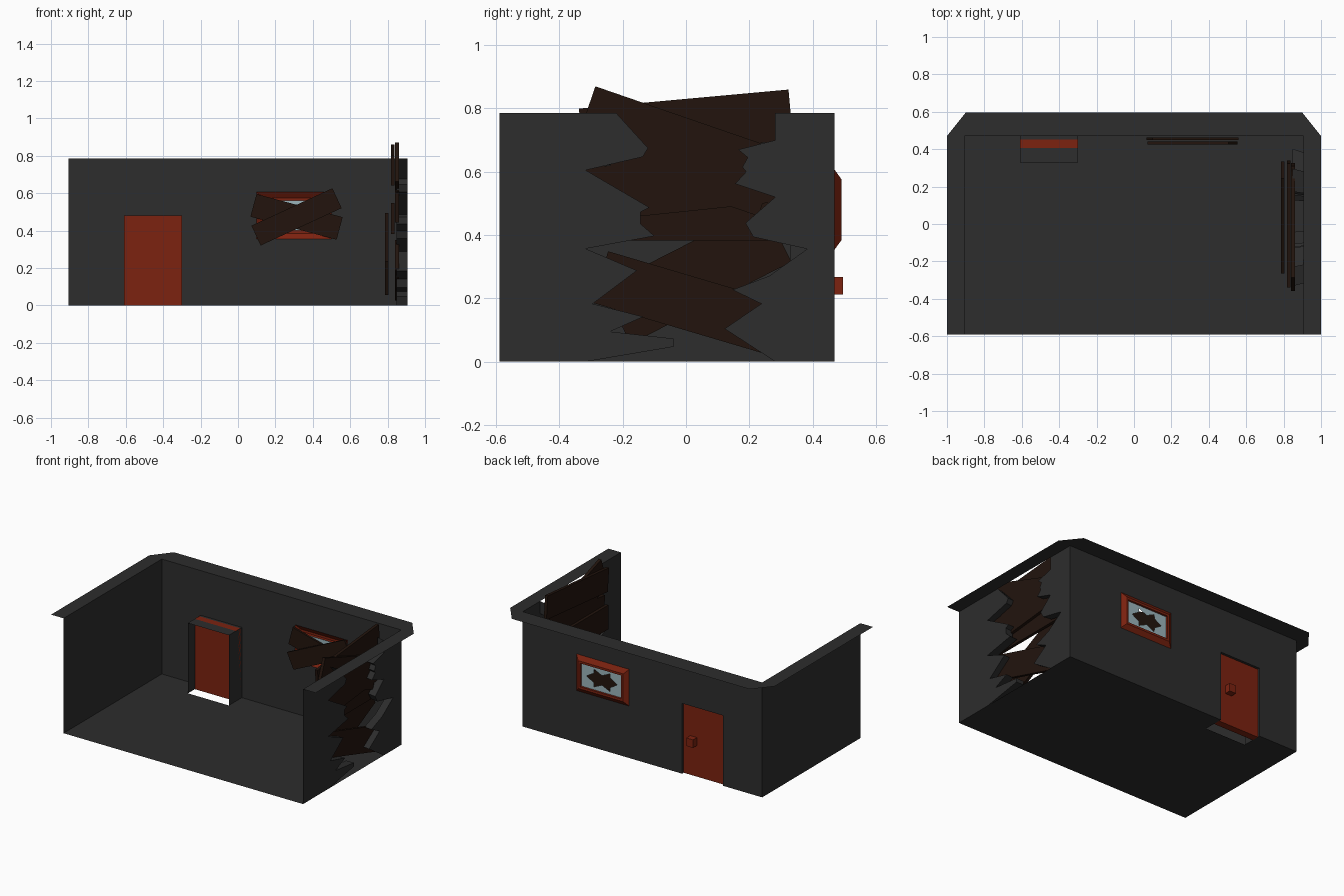
import bpy, bmesh
from math import radians
from mathutils import Matrix, Vector

if "Cube" in bpy.data.objects:
    bpy.data.objects.remove(bpy.data.objects["Cube"])


def material(name, r, g, b):
    m = bpy.data.materials.new(name)
    m.diffuse_color = (r, g, b, 1)
    m.use_nodes = True
    m.node_tree.nodes["Principled BSDF"].inputs["Base Color"].default_value = m.diffuse_color
    return m


PLASTER = material("dark_plaster", .026, .026, .026)
RED = material("red_paint", .2, .016, .005)
WOOD = material("dark_wood", .016, .007, .004)
GLASS = material("pale_glass", .33, .46, .5)

X, FRONT, BACK, TOP = .905, -.59, .47, .785


def make(name, mat, polys):
    """One object from a list of polygons."""
    bm = bmesh.new()
    for p in polys:
        bm.faces.new([bm.verts.new(v) for v in p])
    bmesh.ops.remove_doubles(bm, verts=bm.verts, dist=1e-4)
    me = bpy.data.meshes.new(name)
    bm.to_mesh(me)
    bm.free()
    me.materials.append(mat)
    ob = bpy.data.objects.new(name, me)
    bpy.context.collection.objects.link(ob)
    return ob


def box(name, mat, size, centre, rot=Matrix.Identity(4)):
    ob = make(name, mat, [])
    bm = bmesh.new()
    bmesh.ops.create_cube(bm, size=1, matrix=Matrix.Translation(centre) @ rot @ Matrix.Diagonal((*size, 1)))
    bm.to_mesh(ob.data)
    bm.free()
    return ob


def grid(us, vs, holes, to3d):
    """Rectangular cells with some left out as openings."""
    return [[to3d(us[i], vs[j]), to3d(us[i + 1], vs[j]), to3d(us[i + 1], vs[j + 1]), to3d(us[i], vs[j + 1])]
            for i in range(len(us) - 1) for j in range(len(vs) - 1) if (i, j) not in holes]


def rect(x0, x1, z0, z1, y):
    return [(x0, y, z0), (x1, y, z0), (x1, y, z1), (x0, y, z1)]


def bridge(a, b):
    n = len(a)
    return [[a[i], a[(i + 1) % n], b[(i + 1) % n], b[i]] for i in range(n)]


# Floor, back wall and left wall, with door and window openings
D0, D1, DH, DY = -.61, -.30, .48, .33
make("floor", PLASTER, grid([-X, D0, D1, X], [FRONT, DY, BACK], {(1, 1)}, lambda u, v: (u, v, 0)))
make("back_wall", PLASTER, grid([-X, D0, D1, .10, .50, X], [0, .355, DH, .606, TOP],
                                {(1, 0), (1, 1), (3, 1), (3, 2)}, lambda u, v: (u, BACK, v)))
make("left_wall", PLASTER, [[(-X, FRONT, 0), (-X, BACK, 0), (-X, BACK, TOP), (-X, FRONT, TOP)]])

# Flat wall-top rim with clipped corners
inner = [(-X, FRONT), (-X, BACK), (X, BACK), (X, FRONT)]
make("wall_rim", PLASTER, [[(x, y, TOP) for x, y in p] for p in (
    [(-1, FRONT), inner[0], inner[1], (-1, BACK)],
    [(-1, BACK), inner[1], inner[2], (1, BACK), (.9, .595), (-.9, .595)],
    [(1, BACK), inner[2], inner[3], (1, FRONT)])])

# Right wall, split by a jagged breach
left_edge = [(-.22, .785), (-.12, .675), (-.137, .647), (-.317, .605), (-.115, .487), (-.143, .473),
             (-.143, .435), (-.1, .397), (-.317, .357), (-.155, .288), (-.295, .183), (-.135, .142),
             (-.24, .095), (-.04, .073), (-.04, .047), (-.317, 0)]
right_edge = [(.282, .785), (.282, .7), (.165, .67), (.195, .645), (.178, .615), (.19, .6), (.155, .562),
              (.282, .52), (.188, .438), (.213, .394), (.383, .356), (.263, .271), (.147, .227),
              (.238, .183), (.122, .104), (.282, 0)]
for name, edge, y in (("front", left_edge, FRONT), ("rear", right_edge, BACK)):
    make("right_wall_" + name, PLASTER, [[(X, y, 0), (X, y, TOP)] + [(X, a, z) for a, z in edge]])
    lip = [[(X, a, z), (X, b, w), (.847, b * 1.05, w), (.847, a * 1.05, z)]
           for (a, z), (b, w) in zip(edge, edge[1:])]
    make("breach_lip_" + name, PLASTER, lip)

# Boards over the breach: x, y, z, length, width, tilt
for i, (x, y, z, l, w, a) in enumerate([
        (.828, 0, .75, .665, .16, 5.2), (.85, -.029, .665, .62, .22, -19),
        (.85, 0, .56, .64, .17, 6), (.828, -.01, .465, .64, .165, 0),
        (.795, .034, .275, .57, .2, 27), (.85, .001, .187, .566, .17, -16.5)]):
    box(f"breach_board_{i + 1}", WOOD, (.02, l, w), (x, y, z), Matrix.Rotation(radians(a), 4, 'X'))

# Door recess, door and handle
make("door_recess", PLASTER, [
    [(D0, DY, 0), (D0, BACK, 0), (D0, BACK, DH), (D0, DY, DH)],
    [(D1, DY, 0), (D1, BACK, 0), (D1, BACK, DH), (D1, DY, DH)],
    [(D0, DY, DH), (D1, DY, DH), (D1, .405, DH), (D0, .405, DH)],
    [(D0, .453, DH), (D1, .453, DH), (D1, BACK, DH), (D0, BACK, DH)]])
box("door", RED, (D1 - D0, .048, DH), ((D0 + D1) / 2, .429, DH / 2))
box("door_handle", RED, (.05, .045, .055), (-.375, .473, .24))

# Window frame: sloped outside, flat face, recessed opening
rings = [rect(.10, .50, .355, .606, BACK), rect(.13, .47, .385, .575, .492),
         rect(.145, .455, .4, .56, .492), rect(.145, .455, .4, .56, BACK)]
make("window_frame", RED, [f for a, b in zip(rings, rings[1:]) for f in bridge(a, b)])

# Broken pane: rim of glass with a jagged hole
rim = [(.145, .4), (.22, .4), (.3, .4), (.38, .4), (.455, .4), (.455, .48),
       (.455, .56), (.38, .56), (.3, .56), (.22, .56), (.145, .56), (.145, .48)]
c = Vector((.3, .48))
jag = [c + (Vector(p) - c) * (.75 if i % 2 else .4) for i, p in enumerate(rim)]
make("broken_glass", GLASS, bridge([(x, .478, z) for x, z in rim], [(x, .478, z) for x, z in jag]))

# Crossed boards inside the window
for name, y, w, a in (("front", .433, .117, -24.8), ("rear", .456, .125, 15)):
    box("window_board_" + name, WOOD, (.477, .014, w), (.313, y, .473), Matrix.Rotation(radians(a), 4, 'Y'))
